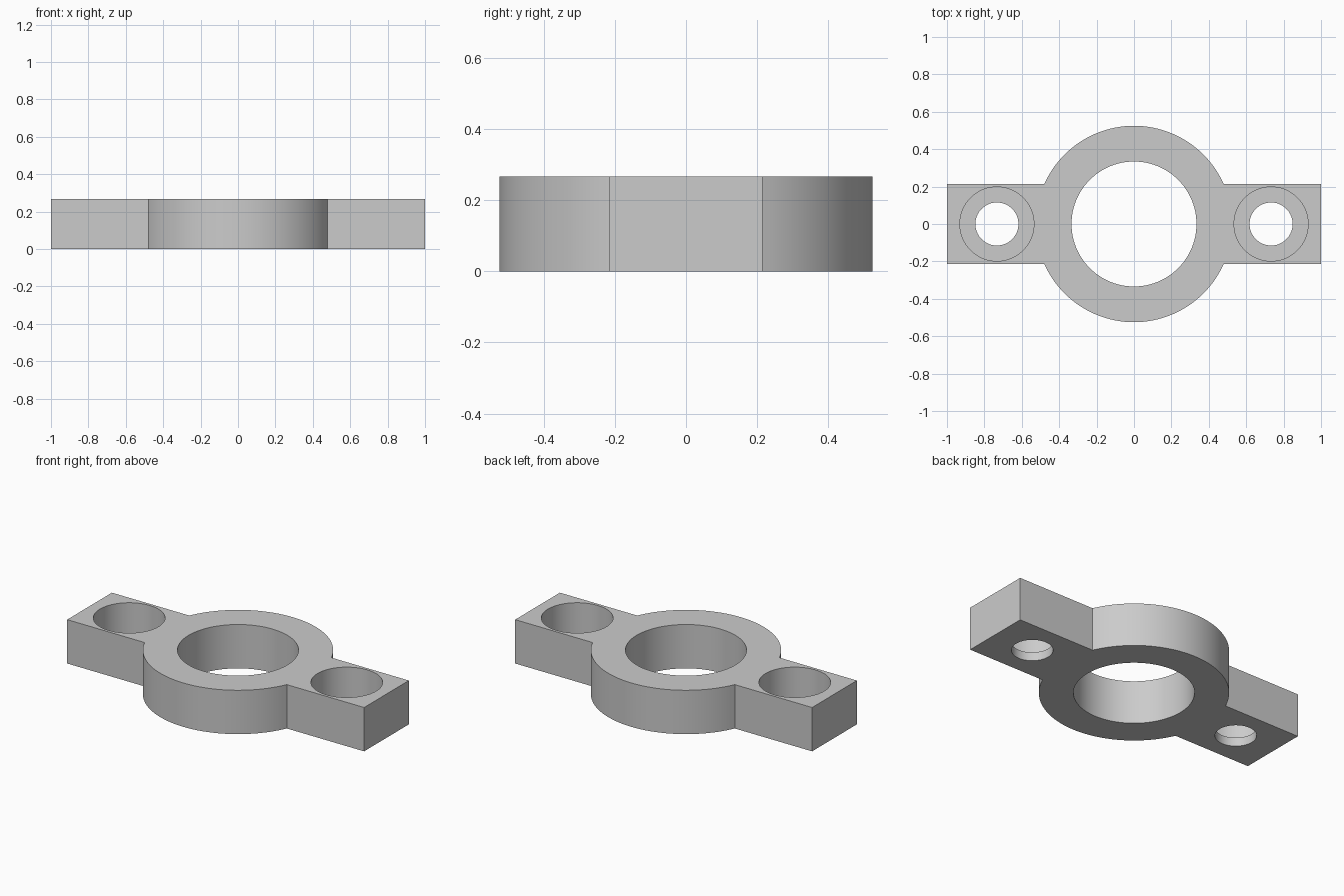
import bpy, bmesh, math

if "Cube" in bpy.data.objects:
    bpy.data.objects.remove(bpy.data.objects["Cube"])

HEIGHT = 0.267
RING_R, BORE_R = 0.525, 0.334
EAR_HALF = 0.215
BOLT_X, BOLT_R, RECESS_R, RECESS_Z = 0.733, 0.115, 0.198, 0.053

grey = bpy.data.materials.new("plain grey")
grey.diffuse_color = (0.6, 0.6, 0.6, 1)
grey.use_nodes = True
grey.node_tree.nodes["Principled BSDF"].inputs["Base Color"].default_value = grey.diffuse_color


def prism(name, outline, z0, z1):
    """Closed outline extruded from z0 to z1."""
    bm = bmesh.new()
    face = bm.faces.new([bm.verts.new((x, y, z0)) for x, y in outline])
    top = bmesh.ops.extrude_face_region(bm, geom=[face])["geom"]
    bmesh.ops.translate(bm, vec=(0, 0, z1 - z0),
                        verts=[v for v in top if isinstance(v, bmesh.types.BMVert)])
    bmesh.ops.recalc_face_normals(bm, faces=bm.faces)
    mesh = bpy.data.meshes.new(name)
    bm.to_mesh(mesh)
    bm.free()
    mesh.materials.append(grey)
    obj = bpy.data.objects.new(name, mesh)
    bpy.context.collection.objects.link(obj)
    return obj


def arc(r, a0, a1, n, cx=0.0):
    return [(cx + r * math.cos(a0 + (a1 - a0) * i / n),
             r * math.sin(a0 + (a1 - a0) * i / n)) for i in range(n + 1)]


def circle(r, cx=0.0, n=96):
    return arc(r, 0, math.tau, n, cx)[:-1]


# Flange body: round hub with a square ear on each side
a = math.asin(EAR_HALF / RING_R)
half = [(1, -EAR_HALF), (1, EAR_HALF)] + arc(RING_R, a, math.pi - a, 48)
body = prism("flange_body", half + [(-1, EAR_HALF), (-1, -EAR_HALF)]
             + arc(RING_R, math.pi + a, math.tau - a, 48), 0, HEIGHT)

# Centre bore, bolt holes and their deep recesses
cutters = [prism("bore_cutter", circle(BORE_R), -0.1, HEIGHT + 0.1)]
for x in (-BOLT_X, BOLT_X):
    cutters.append(prism("bolt_hole_cutter", circle(BOLT_R, x), -0.1, HEIGHT + 0.1))
    cutters.append(prism("recess_cutter", circle(RECESS_R, x), RECESS_Z, HEIGHT + 0.1))

bpy.context.view_layer.objects.active = body
body.select_set(True)
for cutter in cutters:
    mod = body.modifiers.new("cut", "BOOLEAN")
    mod.operation = "DIFFERENCE"
    mod.solver = "EXACT"
    mod.object = cutter
    bpy.ops.object.modifier_apply(modifier=mod.name)
    bpy.data.objects.remove(cutter, do_unlink=True)

# Smooth round walls, sharp rims
bpy.ops.object.shade_smooth_by_angle(angle=math.radians(30))
